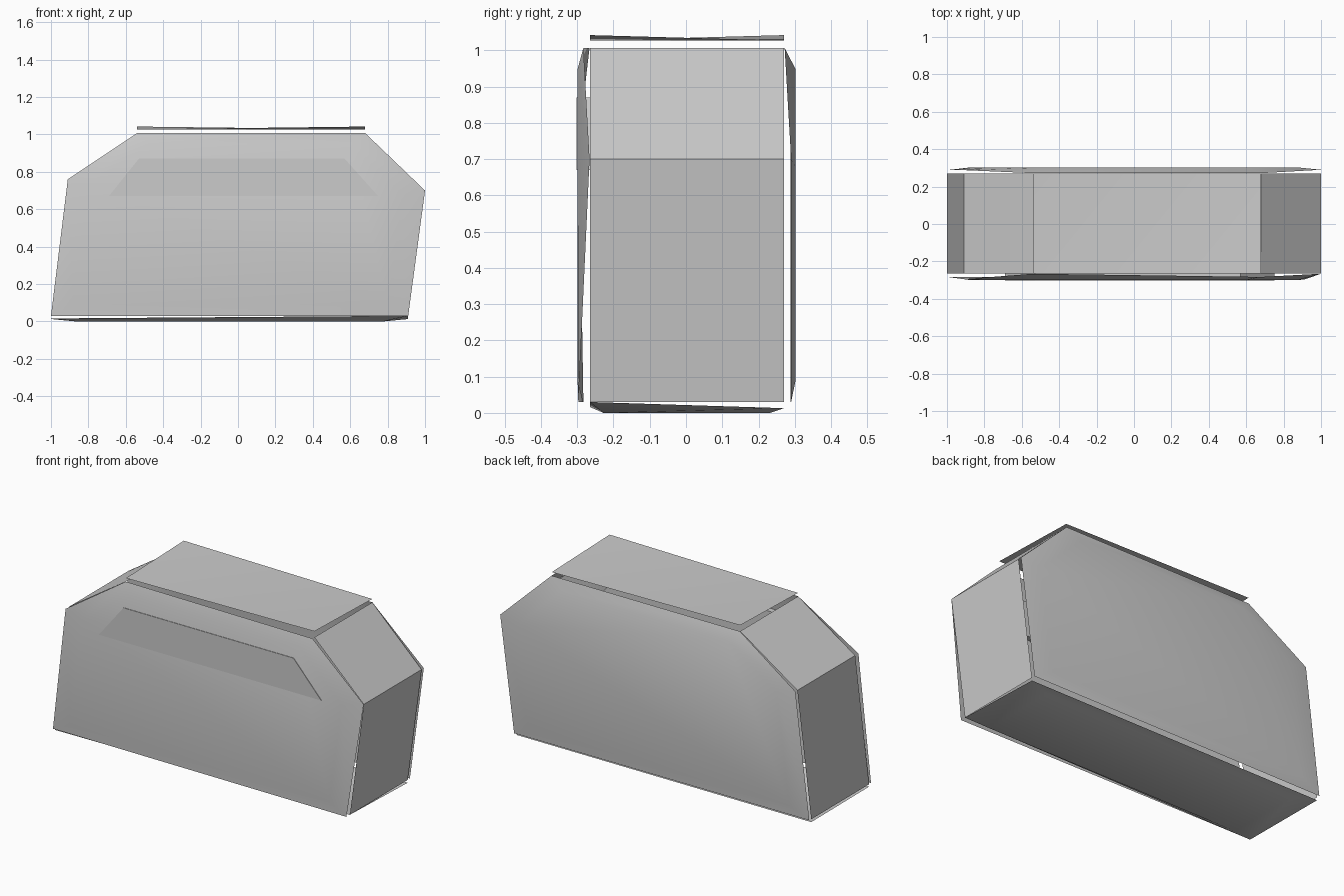
import bpy

if "Cube" in bpy.data.objects:
    bpy.data.objects.remove(bpy.data.objects["Cube"])

grey = bpy.data.materials.new("plain_grey")
grey.diffuse_color = (0.6, 0.6, 0.6, 1)
grey.use_nodes = True
grey.node_tree.nodes["Principled BSDF"].inputs["Base Color"].default_value = grey.diffuse_color

Y0, Y1 = -0.265, 0.27
# side outline, anticlockwise seen from the front
OUTLINE = [(-1, 0.03), (0.91, 0.03), (1, 0.70), (0.68, 1.007), (-0.54, 1.007), (-0.91, 0.76)]


def add(name, verts, faces, smooth=False):
    me = bpy.data.meshes.new(name)
    me.from_pydata(verts, [], faces)
    me.materials.append(grey)
    me.update()
    ob = bpy.data.objects.new(name, me)
    bpy.context.collection.objects.link(ob)
    if smooth:
        for p in me.polygons:
            p.use_smooth = True
    return ob


def bulged(name, rim, axis, level, shrink, flip=False):
    """Thin sheet: a rim with an inner ring moved out to a flat level."""
    n = len(rim)
    mid = [(min(v[i] for v in rim) + max(v[i] for v in rim)) / 2 for i in range(3)]
    inner = []
    for v in rim:
        p = [mid[i] + (v[i] - mid[i]) * shrink for i in range(3)]
        p[axis] = level
        inner.append(p)
    faces = [(i, (i + 1) % n, n + (i + 1) % n, n + i) for i in range(n)]
    faces.append(tuple(range(n, 2 * n)))
    if flip:
        faces = [f[::-1] for f in faces]
    return add(name, list(rim) + inner, faces, True)


# front and back sheets, each slightly bowed outwards
front_y = [-0.283, -0.297, -0.266, -0.283, -0.266, -0.295]
back_y = [0.288, 0.29, 0.29, 0.272, 0.272, 0.288]
bulged("front_panel", [(x, y, z) for (x, z), y in zip(OUTLINE, front_y)], 1, -0.299, 0.88)
bulged("back_panel", [(x, y, z) for (x, z), y in zip(OUTLINE, back_y)], 1, 0.302, 0.88, True)

# flat end walls and sloping shoulders
for name, a, b in (("right_wall", 1, 2), ("right_shoulder", 2, 3),
                   ("left_shoulder", 4, 5), ("left_wall", 5, 0)):
    (xa, za), (xb, zb) = OUTLINE[a], OUTLINE[b]
    add(name, [(xa, Y0, za), (xa, Y1, za), (xb, Y1, zb), (xb, Y0, zb)], [(0, 1, 2, 3)])

# slightly twisted top sheet floating above the body
add("top_panel", [(-0.54, Y0, 1.027), (0.68, Y0, 1.042), (0.68, Y1, 1.027), (-0.54, Y1, 1.042)],
    [(0, 1, 2), (0, 2, 3)], True)

# bowed bottom sheet
bulged("bottom_panel", [(-1, Y0, 0.016), (0.91, Y0, 0.03), (0.91, Y1, 0.013), (-1, Y1, 0.013)],
       2, 0.0, 0.86, True)

# long shallow plate on the front
plate = [(-0.69, 0.67), (0.75, 0.67), (0.57, 0.87), (-0.53, 0.87)]
add("front_plate", [(x, y, z) for y in (-0.302, -0.265) for x, z in plate],
    [(0, 1, 2, 3), (7, 6, 5, 4)] + [(i, i + 4, (i + 1) % 4 + 4, (i + 1) % 4) for i in range(4)])
